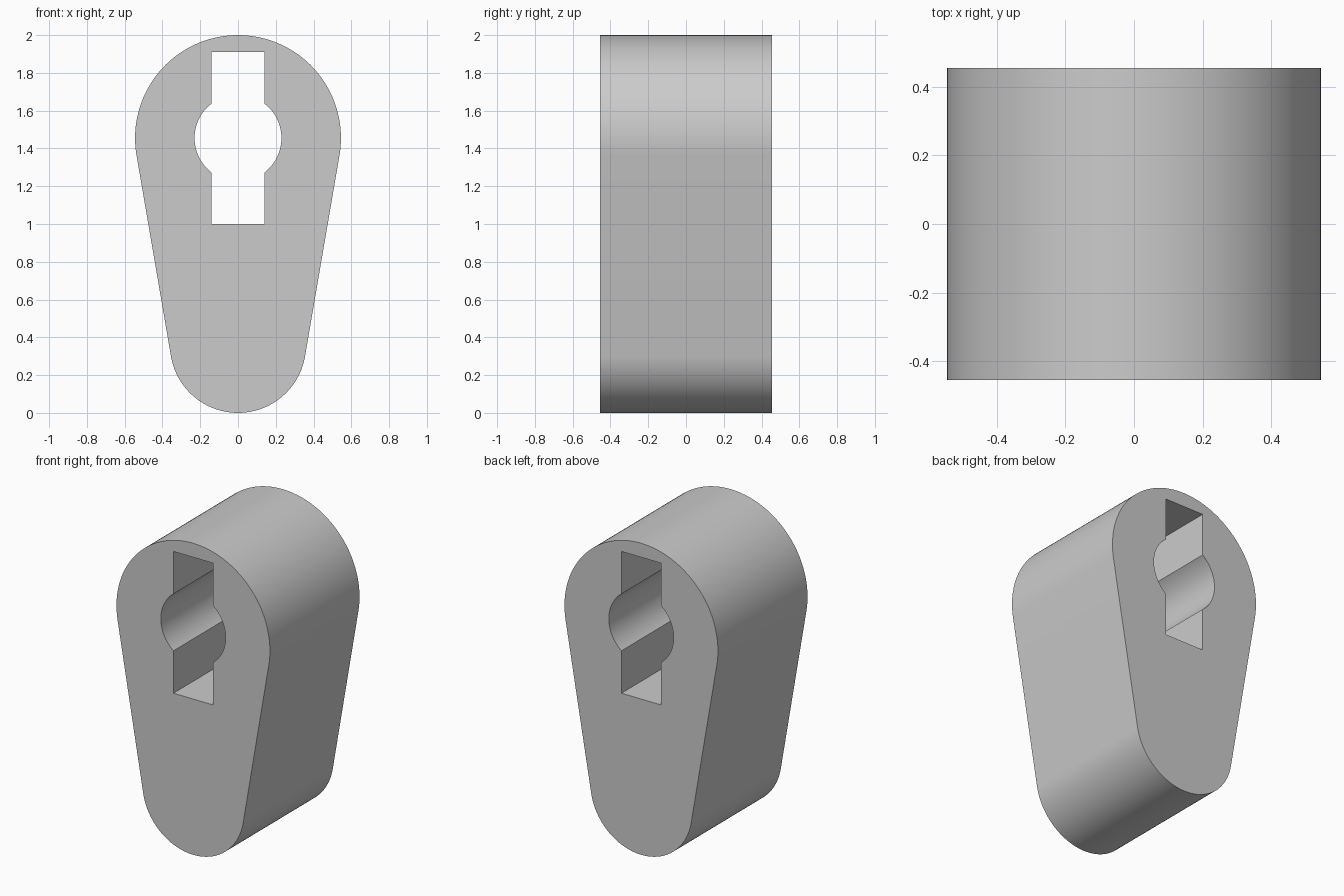
import bpy
import bmesh
from math import sin, cos, asin, acos, pi

cube = bpy.data.objects.get("Cube")
if cube:
    bpy.data.objects.remove(cube, do_unlink=True)

DEPTH = 0.909
TOP_R, LOW_R = 0.545, 0.36
TOP_Z, LOW_Z = 2 - TOP_R, LOW_R
BORE_R, SLOT_X = 0.23, 0.14
SLOT_LOW, SLOT_HIGH = 1.0, 1.91


def arc(z, radius, start, end, steps):
    """Points on an arc in the XZ plane, ends included."""
    angles = [start + (end - start) * i / steps for i in range(steps + 1)]
    return [(radius * cos(a), z + radius * sin(a)) for a in angles]


def add_loop(bm, points):
    verts = [bm.verts.new((x, -DEPTH / 2, z)) for x, z in points]
    return [bm.edges.new((v, verts[i - 1])) for i, v in enumerate(verts)]


# Outer outline: two arcs joined by their common tangents
tilt = asin((TOP_R - LOW_R) / (TOP_Z - LOW_Z))
outline = (arc(TOP_Z, TOP_R, -tilt, pi + tilt, 72)
           + arc(LOW_Z, LOW_R, pi + tilt, 2 * pi - tilt, 56))

# Keyed opening: round bore crossed by a tall slot
corner = acos(SLOT_X / BORE_R)
opening = (arc(TOP_Z, BORE_R, -corner, corner, 24)
           + [(SLOT_X, SLOT_HIGH), (-SLOT_X, SLOT_HIGH)]
           + arc(TOP_Z, BORE_R, pi - corner, pi + corner, 24)
           + [(-SLOT_X, SLOT_LOW), (SLOT_X, SLOT_LOW)])

# Fill the front face around the opening, then extrude it to the back
bm = bmesh.new()
edges = add_loop(bm, outline) + add_loop(bm, opening)
bmesh.ops.triangle_fill(bm, use_beauty=True, edges=edges, normal=(0, -1, 0))
extruded = bmesh.ops.extrude_face_region(bm, geom=bm.faces[:])
back = [v for v in extruded["geom"] if isinstance(v, bmesh.types.BMVert)]
bmesh.ops.translate(bm, verts=back, vec=(0, DEPTH, 0))
bmesh.ops.recalc_face_normals(bm, faces=bm.faces[:])

mesh = bpy.data.meshes.new("cam_body")
bm.to_mesh(mesh)
bm.free()
body = bpy.data.objects.new("cam_body", mesh)
bpy.context.collection.objects.link(body)

# Plain grey material
grey = bpy.data.materials.new("light_grey")
grey.use_nodes = True
colour = (0.6, 0.6, 0.6, 1)
grey.diffuse_color = colour
grey.node_tree.nodes["Principled BSDF"].inputs["Base Color"].default_value = colour
mesh.materials.append(grey)

# Smooth curved walls, crisp rims and corners
bpy.ops.object.select_all(action="DESELECT")
body.select_set(True)
bpy.context.view_layer.objects.active = body
bpy.ops.object.shade_smooth_by_angle(angle=pi / 6)
